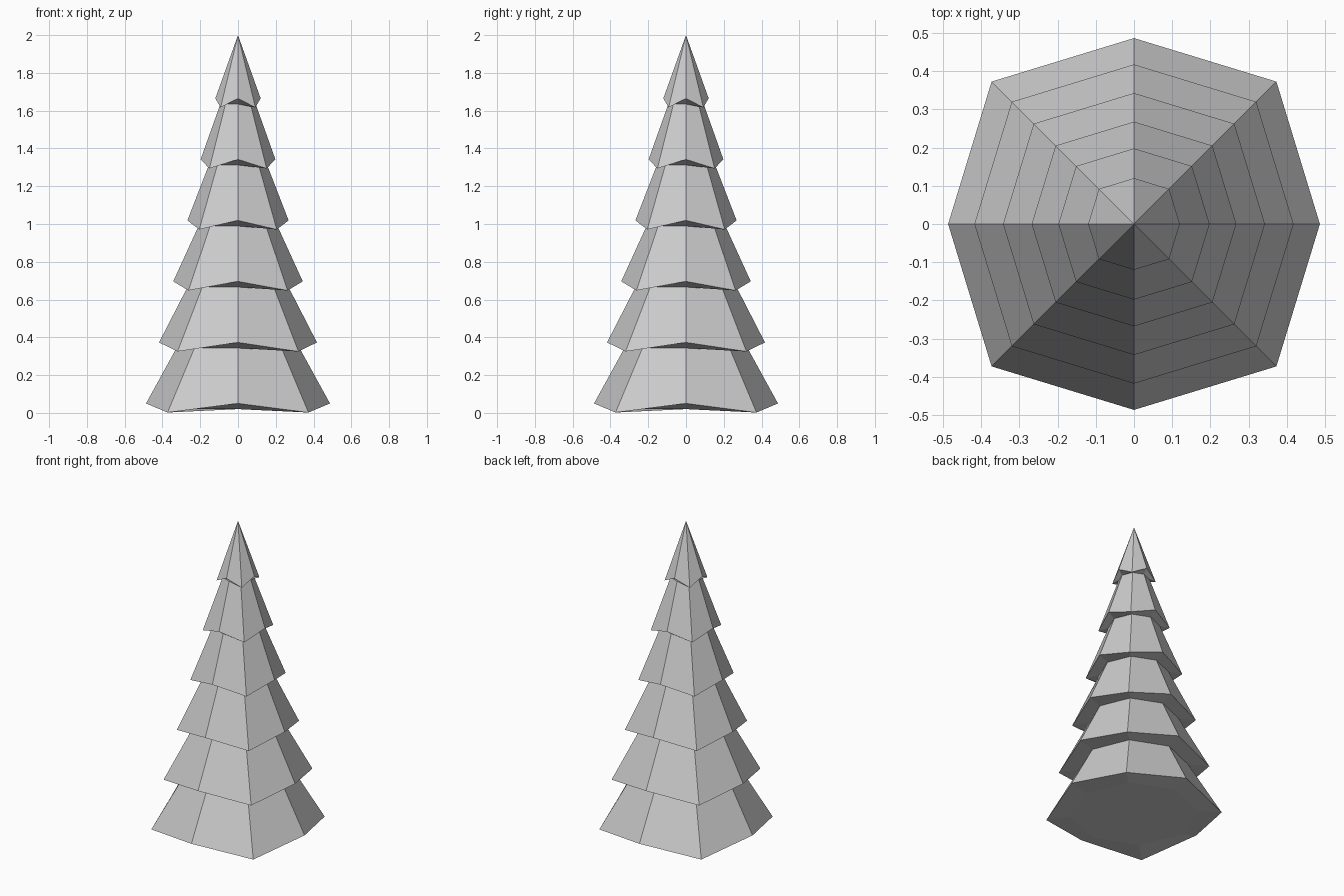
import bpy, bmesh
from math import cos, sin, pi, sqrt

cube = bpy.data.objects.get("Cube")
if cube:
    bpy.data.objects.remove(cube, do_unlink=True)

grey = bpy.data.materials.new("plain grey")
grey.use_nodes = True
grey.diffuse_color = (0.6, 0.6, 0.6, 1)
grey.node_tree.nodes["Principled BSDF"].inputs["Base Color"].default_value = (0.6, 0.6, 0.6, 1)

SIDES = 8
RADII = [0.487, 0.418, 0.343, 0.268, 0.198, 0.12]   # rim radius of each tier
STEP = 0.323                                        # height between tiers
RIM_Z, DROOP = 0.05, 0.048                          # rim height, extra drop of the corners
NECK, NECK_DROP = 0.78, 0.03                        # inner ring relative to the rim


def ring(bm, radius, z, droop=False):
    """Octagon of vertices; a drooping one has lower, wider diagonal corners."""
    verts = []
    for i in range(SIDES):
        a = 2 * pi * i / SIDES
        low = droop and i % 2
        r = radius * 0.766 * sqrt(2) if low else radius
        verts.append(bm.verts.new((r * cos(a), r * sin(a), z - DROOP if low else z)))
    return verts


def bridge(bm, lower, upper):
    for i in range(SIDES):
        j = (i + 1) % SIDES
        bm.faces.new((lower[i], lower[j], upper[j], upper[i]))


def neck(bm, i):
    return ring(bm, RADII[i] * NECK, RIM_Z + i * STEP - NECK_DROP)


def branch_tier(i):
    bm = bmesh.new()
    inner = neck(bm, i)
    rim = ring(bm, RADII[i], RIM_Z + i * STEP, droop=True)
    bridge(bm, inner, rim)                 # underside
    if i == 0:
        bm.faces.new(inner[::-1])          # closed base
    if i + 1 < len(RADII):
        bridge(bm, rim, neck(bm, i + 1))   # sloping skirt
    else:
        tip = bm.verts.new((0, 0, 2))      # pointed top
        for k in range(SIDES):
            bm.faces.new((rim[k], rim[(k + 1) % SIDES], tip))
    mesh = bpy.data.meshes.new(f"branch_tier_{i + 1}")
    bm.to_mesh(mesh)
    bm.free()
    mesh.materials.append(grey)
    obj = bpy.data.objects.new(mesh.name, mesh)
    bpy.context.collection.objects.link(obj)


for tier in range(len(RADII)):
    branch_tier(tier)
